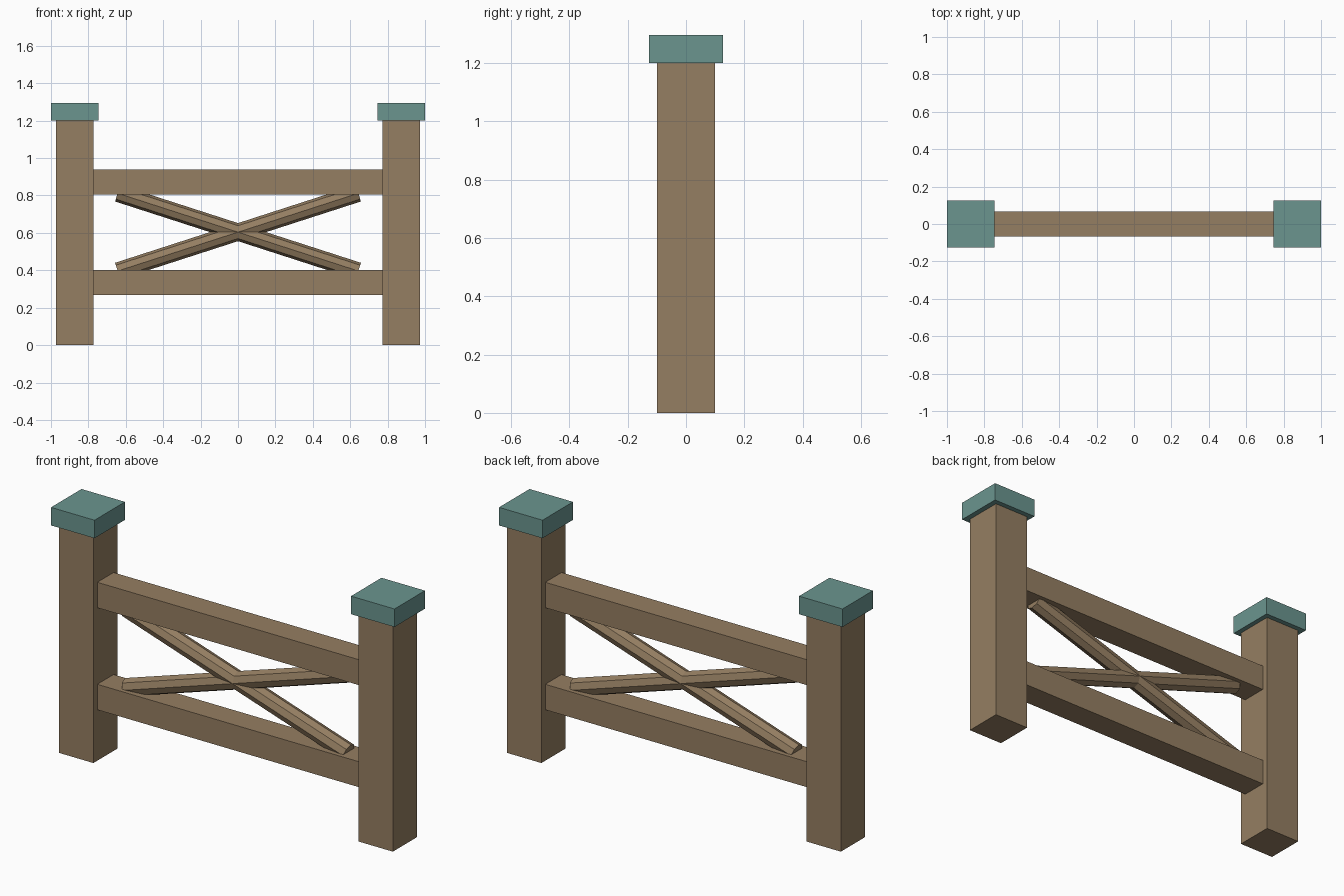
import bpy
import math

if "Cube" in bpy.data.objects:
    bpy.data.objects.remove(bpy.data.objects["Cube"])


def material(name, color):
    mat = bpy.data.materials.new(name)
    mat.diffuse_color = (*color, 1)
    mat.use_nodes = True
    mat.node_tree.nodes["Principled BSDF"].inputs["Base Color"].default_value = mat.diffuse_color
    return mat


WOOD = material("brown wood", (0.30, 0.21, 0.122))
TEAL = material("teal cap", (0.145, 0.30, 0.275))


def finish(name, mat):
    obj = bpy.context.object
    obj.name = name
    obj.data.materials.append(mat)
    return obj


def box(name, center, size, mat):
    bpy.ops.mesh.primitive_cube_add(size=1, location=center)
    obj = finish(name, mat)
    obj.scale = size
    bpy.ops.object.transform_apply(location=False, rotation=False, scale=True)


def brace(name, tilt):
    # Eight-sided bar with edges facing front and up
    bpy.ops.mesh.primitive_cylinder_add(
        vertices=8, radius=0.046, depth=1.352,
        location=(0, 0, 0.604), rotation=(0, math.pi / 2 - tilt, 0))
    finish(name, WOOD)


# Posts with caps, one per side
for side, label in ((-1, "left"), (1, "right")):
    box(label + "_post", (side * 0.872, 0, 0.6), (0.2, 0.2, 1.2), WOOD)
    box(label + "_cap", (side * 0.8735, 0, 1.2475), (0.253, 0.253, 0.095), TEAL)

# Horizontal rails
for label, z in (("lower", 0.335), ("upper", 0.872)):
    box(label + "_rail", (0, 0, z), (1.546, 0.135, 0.134), WOOD)

# Crossed braces between the rails
TILT = math.radians(17.9)
brace("rising_brace", TILT)
brace("falling_brace", -TILT)
